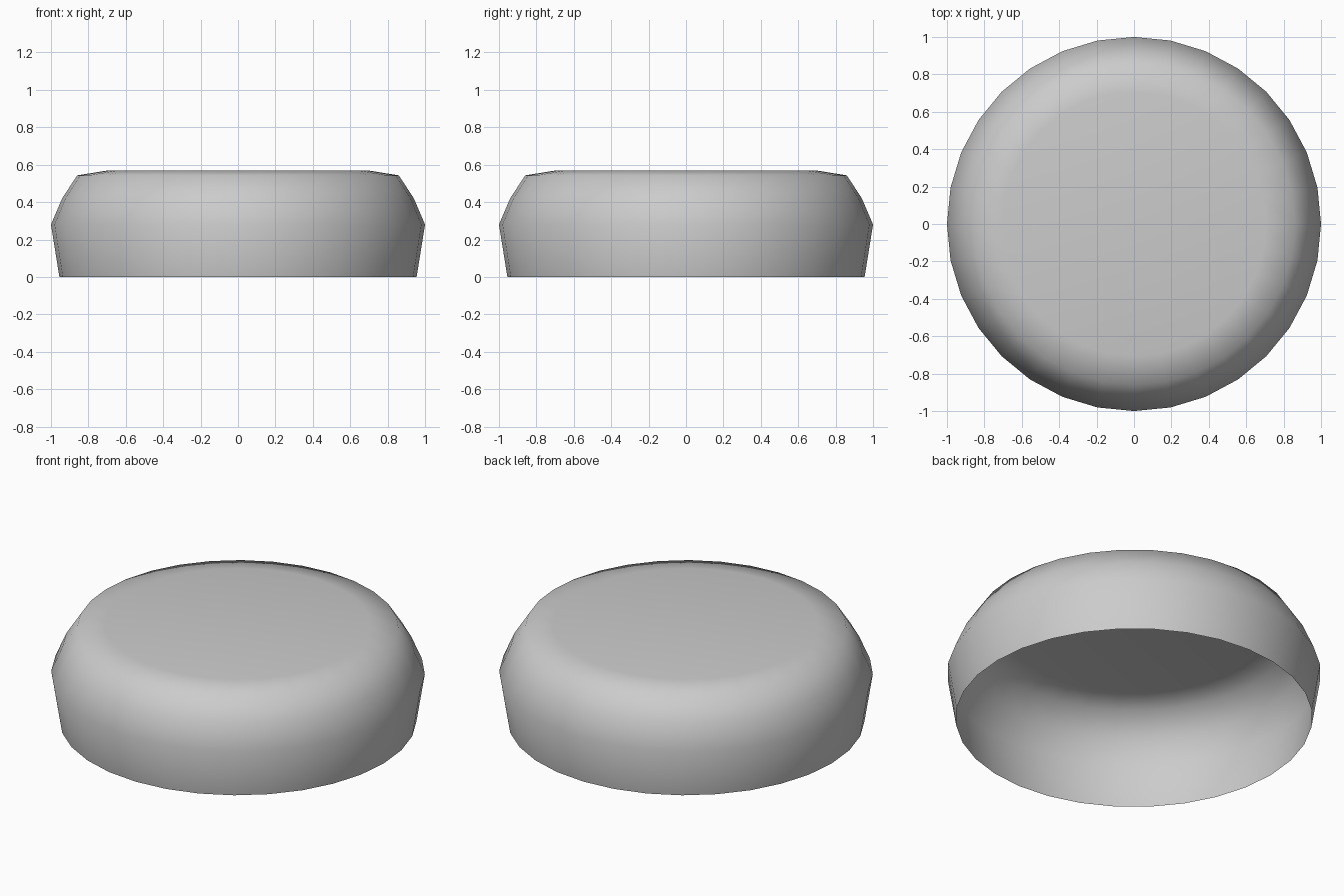
import bpy, bmesh
from math import cos, sin, tau

if "Cube" in bpy.data.objects:
    bpy.data.objects.remove(bpy.data.objects["Cube"])

SIDES = 32
# Outer profile (radius, height), from the open bottom rim to the flat top
PROFILE = [(0.955, 0.0), (1.0, 0.28), (0.94, 0.42), (0.86, 0.543), (0.705, 0.568)]

bm = bmesh.new()
rings = [[bm.verts.new((r * cos(tau * i / SIDES), r * sin(tau * i / SIDES), z))
          for i in range(SIDES)] for r, z in PROFILE]

# Rounded side wall
for low, high in zip(rings, rings[1:]):
    for i in range(SIDES):
        j = (i + 1) % SIDES
        bm.faces.new((low[i], low[j], high[j], high[i]))

# Flat top; the bottom stays open
bm.faces.new(rings[-1])
for face in bm.faces:
    face.smooth = True

mesh = bpy.data.meshes.new("hollow_cap")
bm.to_mesh(mesh)
bm.free()
bpy.context.collection.objects.link(bpy.data.objects.new("hollow_cap", mesh))
